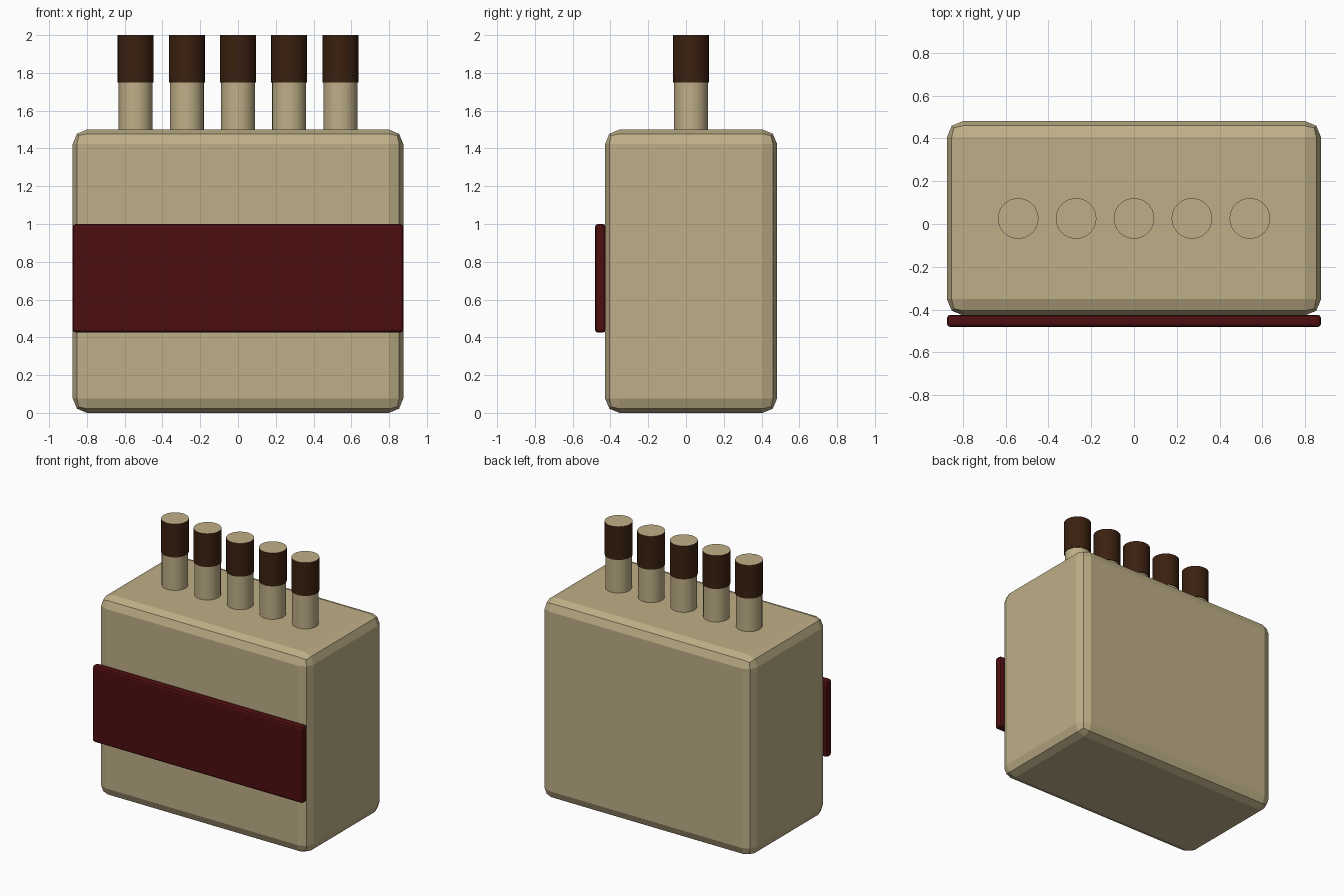
import bpy, bmesh
from mathutils import Matrix

if "Cube" in bpy.data.objects:
    bpy.data.objects.remove(bpy.data.objects["Cube"])


def material(name, rgb):
    m = bpy.data.materials.new(name)
    m.diffuse_color = (*rgb, 1)
    m.use_nodes = True
    m.node_tree.nodes["Principled BSDF"].inputs["Base Color"].default_value = m.diffuse_color
    return m


TAN = material("tan", (0.52, 0.43, 0.245))
RED = material("dark red", (0.075, 0.0045, 0.005))
BROWN = material("dark brown", (0.043, 0.0145, 0.005))


def add_object(name, bm, mats):
    mesh = bpy.data.meshes.new(name)
    bm.to_mesh(mesh)
    bm.free()
    for m in mats:
        mesh.materials.append(m)
    ob = bpy.data.objects.new(name, mesh)
    bpy.context.collection.objects.link(ob)
    return ob


def rounded_box(name, lo, hi, bevel, segments, mat):
    bm = bmesh.new()
    bmesh.ops.create_cube(bm, size=1)
    for v in bm.verts:
        v.co = [lo[i] if v.co[i] < 0 else hi[i] for i in range(3)]
    bmesh.ops.bevel(bm, geom=bm.edges[:], offset=bevel, segments=segments,
                    profile=0.5, affect='EDGES')
    return add_object(name, bm, [mat])


def cylinder(name, x, y, r, z0, z1, side, cap):
    bm = bmesh.new()
    bmesh.ops.create_cone(bm, cap_ends=True, segments=32, radius1=r, radius2=r,
                          depth=z1 - z0,
                          matrix=Matrix.Translation((x, y, (z0 + z1) / 2)))
    for f in bm.faces:
        upright = abs(f.normal.z) < 0.5
        f.smooth = upright
        # only the top end takes the cap colour
        f.material_index = 1 if f.normal.z > 0.5 else 0
    for e in bm.edges:
        e.smooth = all(f.smooth for f in e.link_faces)
    return add_object(name, bm, [side, cap])


# Box body and front band
rounded_box("box_body", (-0.875, -0.428, 0), (0.875, 0.482, 1.5), 0.076, 2, TAN)
rounded_box("front_band", (-0.875, -0.482, 0.425), (0.875, -0.425, 1.0), 0.016, 2, RED)

# Row of five sticks with dark tips
for i in range(5):
    x = (i - 2) * 0.271
    cylinder(f"stick_{i + 1}", x, 0.026, 0.09, 1.4, 1.76, TAN, TAN)
    cylinder(f"stick_tip_{i + 1}", x, 0.026, 0.095, 1.75, 2.0, BROWN, TAN)
